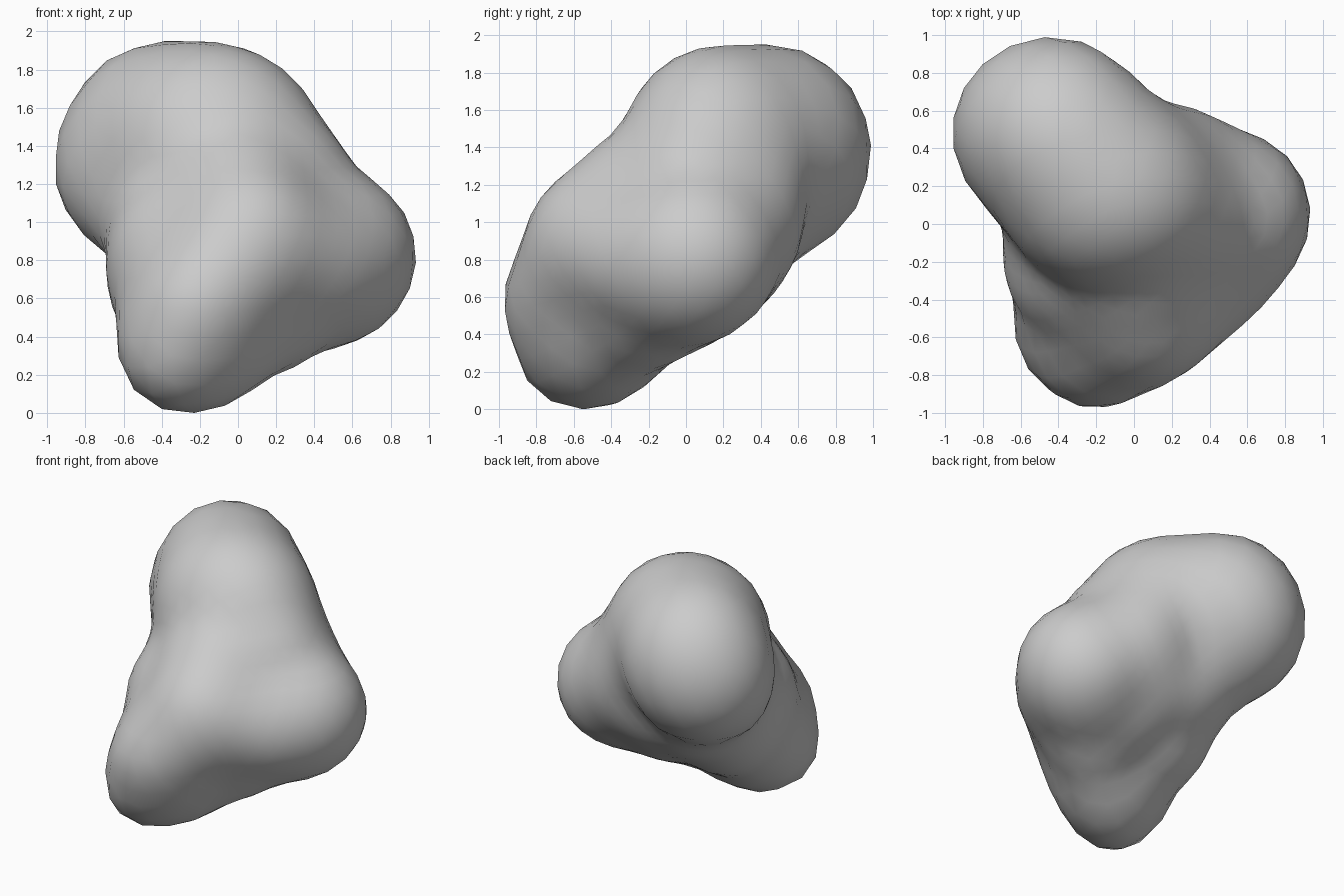
import bpy
import bmesh
import math
from mathutils import Vector

cube = bpy.data.objects.get("Cube")
if cube:
    bpy.data.objects.remove(cube, do_unlink=True)

# Rounded masses that melt together into the body: x, y, z and radius
UPPER_LOBE = [
    (-0.45, 0.50, 1.36, 0.50),  # back
    (-0.40, 0.48, 1.50, 0.48),  # crown
    (-0.19, 0.21, 1.43, 0.54),  # brow
    (-0.03, 0.15, 1.45, 0.46),  # inner brow
    (-0.52, 0.45, 1.26, 0.43),  # lower outer side
]
FRONT_LOBE = [
    (-0.20, -0.66, 0.60, 0.33),  # tip
    (-0.28, -0.50, 0.48, 0.35),  # middle
    (-0.30, -0.52, 0.34, 0.33),  # foot
    (-0.34, -0.66, 0.30, 0.24),  # toe
    (-0.14, -0.46, 0.40, 0.35),  # inner foot
    (-0.05, -0.55, 0.75, 0.35),  # ridge towards the chest
]
SIDE_LOBE = [
    (0.50, 0.05, 0.84, 0.45),   # tip
    (0.39, -0.20, 0.82, 0.37),  # front ridge
    (0.22, -0.33, 0.86, 0.37),  # ridge towards the chest
    (0.42, -0.02, 0.70, 0.34),  # underside
]
TRUNK = [
    (0.05, -0.46, 0.92, 0.40),   # chest
    (0.00, -0.20, 1.10, 0.43),   # upper chest
    (-0.27, -0.22, 0.85, 0.41),  # outer flank
    (-0.27, -0.15, 0.68, 0.40),  # lower flank
    (-0.21, 0.10, 1.00, 0.50),   # core
    (0.15, -0.25, 0.56, 0.34),   # belly
    (0.12, 0.00, 0.68, 0.33),    # rear belly
    (0.05, 0.15, 0.86, 0.37),    # rear
    (0.22, 0.20, 1.00, 0.42),    # lower back
    (0.20, 0.05, 1.20, 0.41),    # shoulder
    (0.10, 0.28, 1.20, 0.36),    # upper back
]
MASSES = [(Vector(m[:3]), m[3])
          for m in UPPER_LOBE + FRONT_LOBE + SIDE_LOBE + TRUNK]
BLEND = 0.04
CENTRE = Vector((-0.05, 0.0, 0.95))


def distance(p):
    """Soft distance from p to the blended masses."""
    total = sum(math.exp(-((p - c).length - r) / BLEND) for c, r in MASSES)
    return -BLEND * math.log(total)


def surface_point(direction):
    """Walk outward from the centre until the surface is met."""
    t = 0.1
    for _ in range(60):
        step = -distance(CENTRE + direction * t)
        if step < 0.0005:
            break
        t += step
    return CENTRE + direction * t


# Body: a sphere pushed out to the blended surface, then relaxed
bm = bmesh.new()
bmesh.ops.create_icosphere(bm, subdivisions=4, radius=1)
for v in bm.verts:
    v.co = surface_point(v.co.normalized())
bmesh.ops.smooth_vert(bm, verts=bm.verts[:], factor=0.5,
                      use_axis_x=True, use_axis_y=True, use_axis_z=True)

# Rest the lowest point on the ground
ground = min(v.co.z for v in bm.verts)
bmesh.ops.translate(bm, verts=bm.verts[:], vec=(0, 0, -ground))

mesh = bpy.data.meshes.new("lumpy_body")
bm.to_mesh(mesh)
bm.free()
mesh.shade_smooth()
body = bpy.data.objects.new("lumpy_body", mesh)
bpy.context.collection.objects.link(body)

# Plain grey
colour = (0.6, 0.6, 0.6, 1)
grey = bpy.data.materials.new("plain_grey")
grey.use_nodes = True
grey.diffuse_color = colour
bsdf = grey.node_tree.nodes["Principled BSDF"]
bsdf.inputs["Base Color"].default_value = colour
mesh.materials.append(grey)
